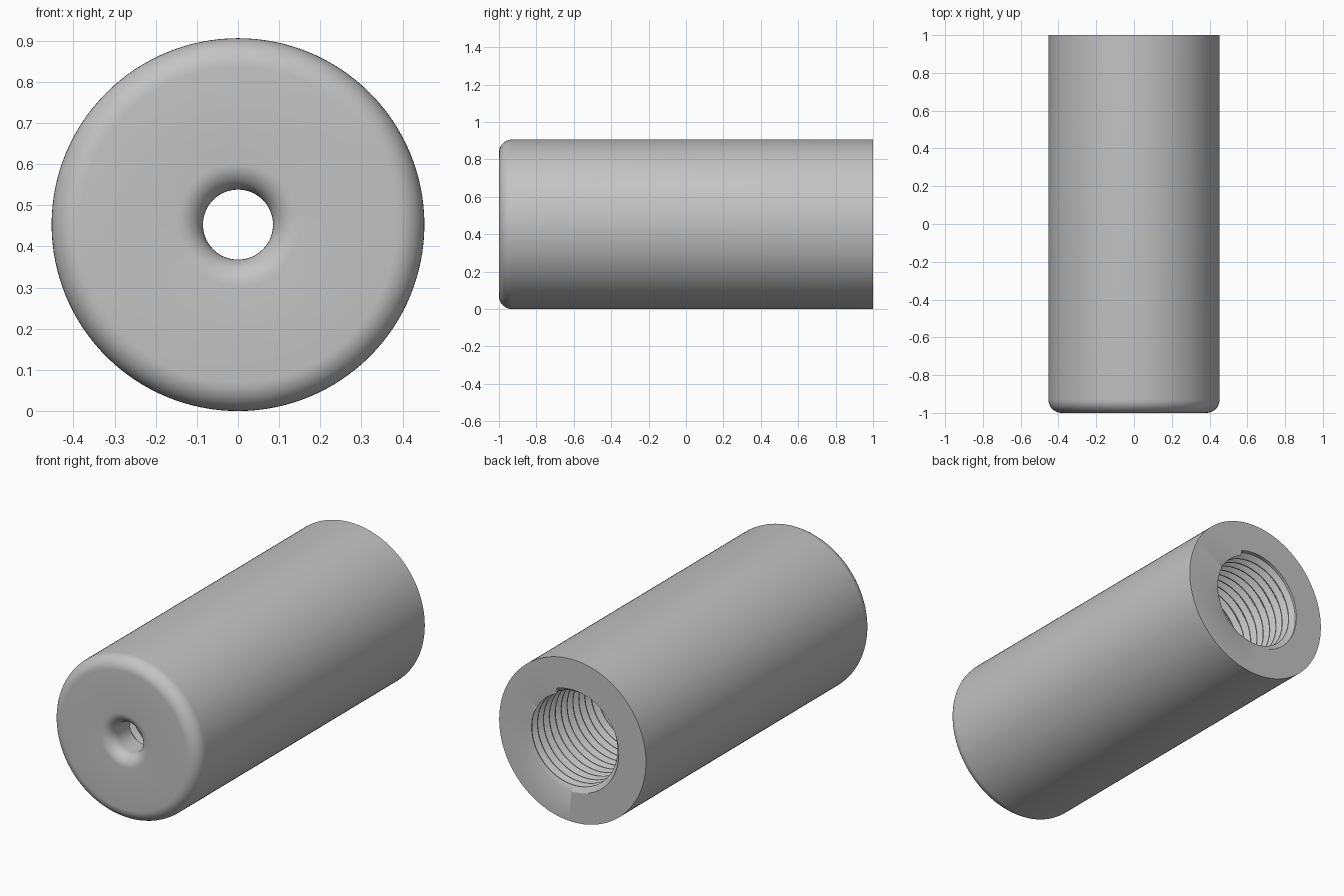
import bpy, bmesh
from math import sin, cos, pi, tau, ceil

cube = bpy.data.objects.get("Cube")
if cube:
    bpy.data.objects.remove(cube)

SEGMENTS = 128
RADIUS, FILLET = 0.453, 0.07
HOLE, LIP = 0.085, 0.065
FRONT, FLOOR, BACK = -1.0, -0.83, 1.0
MINOR, MAJOR, PITCH = 0.256, 0.284, 0.052


def arc(radius_centre, y_centre, size, start, end, steps=10):
    """Profile points (radius, y) along a circular fillet."""
    angles = [start + (end - start) * i / steps for i in range(steps + 1)]
    return [(radius_centre + size * cos(a), y_centre + size * sin(a)) for a in angles]


def thread_radius(turn):
    """Trapezoid wave from crest to root, one wave per turn."""
    t = turn % 1.0
    if t < 0.12:
        depth = 0
    elif t < 0.5:
        depth = (t - 0.12) / 0.38
    elif t < 0.62:
        depth = 1
    else:
        depth = (1 - t) / 0.38
    return MINOR + (MAJOR - MINOR) * depth


def body_column(turn):
    """Back rim, outer wall, rounded front, flared hole and bore floor."""
    return ([(MAJOR, BACK), (RADIUS, BACK)]
            + arc(RADIUS - FILLET, FRONT + FILLET, FILLET, 0, -pi / 2)
            + arc(HOLE + LIP, FRONT + LIP, LIP, -pi / 2, -pi)
            + [(HOLE, FLOOR), (MAJOR, FLOOR)])


def thread_column(turn):
    """Helical thread, running out to the root at both ends."""
    points = []
    for k in range(-2, ceil((BACK - FLOOR) / PITCH) + 2):
        for step in (0, 0.12, 0.5, 0.62):
            y = FLOOR + (k + step + turn) * PITCH
            if y <= FLOOR + 1e-4:
                points.append((MAJOR, FLOOR))
            elif y >= BACK - 1e-4:
                points.append((MAJOR, BACK))
            else:
                points.append((thread_radius(step), y))
    return points


def sweep(bm, column):
    """Join profile columns set around the y axis."""
    rings = []
    for j in range(SEGMENTS + 1):
        a = tau * j / SEGMENTS
        rings.append([bm.verts.new((r * cos(a), y, RADIUS + r * sin(a)))
                      for r, y in column(j / SEGMENTS)])
    for one, two in zip(rings, rings[1:]):
        for i in range(len(one) - 1):
            bm.faces.new((one[i], one[i + 1], two[i + 1], two[i]))


# Sleeve with internal thread
bm = bmesh.new()
sweep(bm, body_column)
sweep(bm, thread_column)
bmesh.ops.remove_doubles(bm, verts=bm.verts, dist=0.00005)
bmesh.ops.recalc_face_normals(bm, faces=bm.faces)
mesh = bpy.data.meshes.new("threaded_sleeve")
bm.to_mesh(mesh)
bm.free()
sleeve = bpy.data.objects.new("threaded_sleeve", mesh)
bpy.context.collection.objects.link(sleeve)

# Plain grey metal
grey = bpy.data.materials.new("grey_metal")
grey.use_nodes = True
colour = (0.55, 0.55, 0.55, 1)
grey.diffuse_color = colour
grey.node_tree.nodes["Principled BSDF"].inputs["Base Color"].default_value = colour
mesh.materials.append(grey)

bpy.ops.object.select_all(action='DESELECT')
sleeve.select_set(True)
bpy.context.view_layer.objects.active = sleeve
bpy.ops.object.shade_smooth_by_angle(angle=pi / 6)
